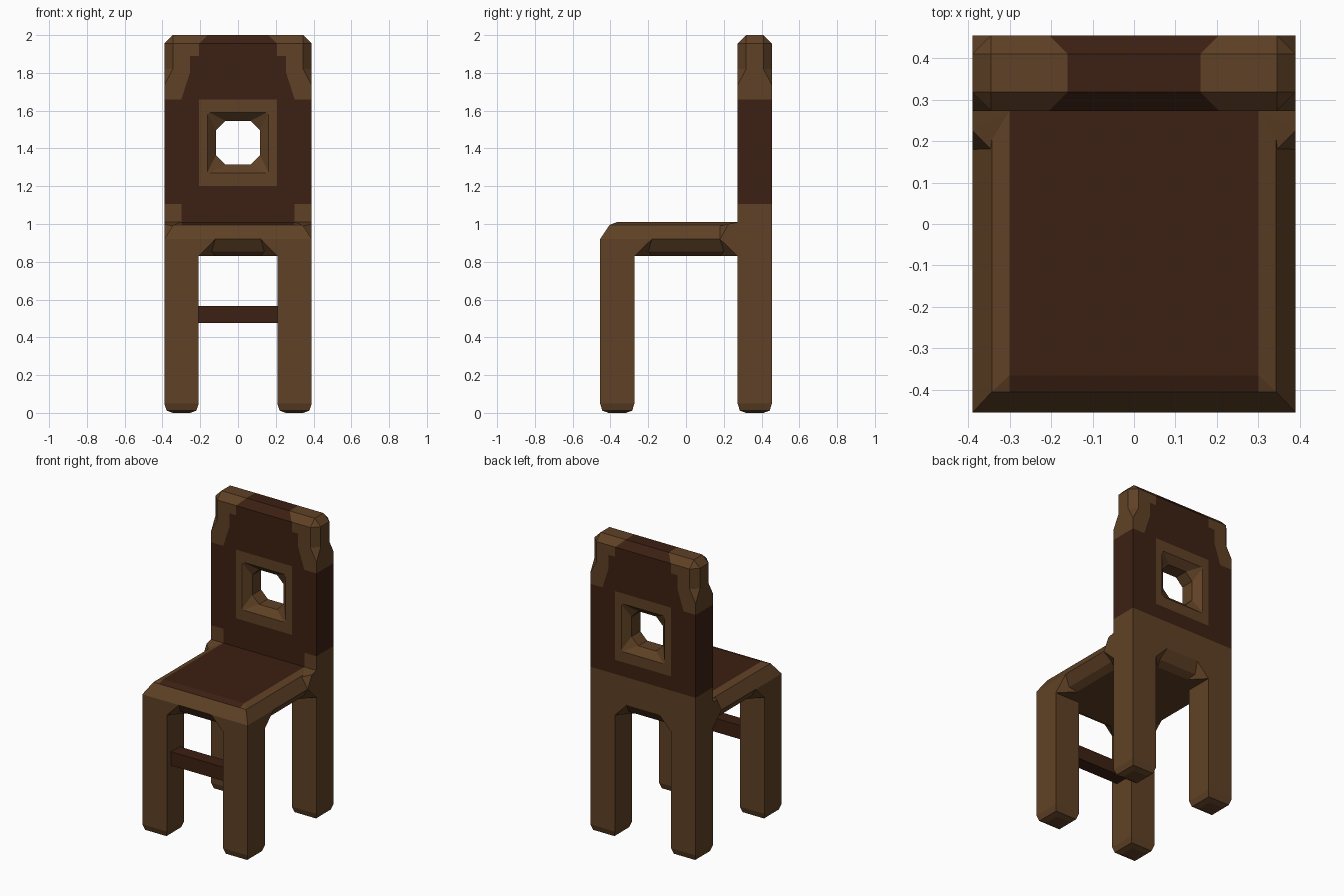
import bpy, bmesh
from mathutils import Vector

if "Cube" in bpy.data.objects:
    bpy.data.objects.remove(bpy.data.objects["Cube"])


def material(name, rgb):
    m = bpy.data.materials.new(name)
    m.diffuse_color = (*rgb, 1)
    m.use_nodes = True
    m.node_tree.nodes["Principled BSDF"].inputs["Base Color"].default_value = m.diffuse_color
    return m


LIGHT = material("light_wood", (0.115, 0.053, 0.019))
DARK = material("dark_wood", (0.046, 0.0145, 0.0065))


def finish(name, bm, mats):
    bmesh.ops.remove_doubles(bm, verts=bm.verts, dist=1e-5)
    bmesh.ops.dissolve_degenerate(bm, edges=bm.edges, dist=1e-5)
    bmesh.ops.recalc_face_normals(bm, faces=bm.faces)
    me = bpy.data.meshes.new(name)
    bm.to_mesh(me)
    bm.free()
    for m in mats:
        me.materials.append(m)
    ob = bpy.data.objects.new(name, me)
    bpy.context.collection.objects.link(ob)
    return ob


def ring(x0, x1, y0, y1, z, c=0.0):
    """Rectangle with corners cut by c, eight points."""
    return [(x0 + c, y0, z), (x1 - c, y0, z), (x1, y0 + c, z), (x1, y1 - c, z),
            (x1 - c, y1, z), (x0 + c, y1, z), (x0, y1 - c, z), (x0, y0 + c, z)]


def loft(name, rings, mats=(LIGHT,)):
    bm = bmesh.new()
    vs = [[bm.verts.new(p) for p in r] for r in rings]
    for a, b in zip(vs, vs[1:]):
        for i in range(8):
            j = (i + 1) % 8
            bm.faces.new((a[i], a[j], b[j], b[i]))
    bm.faces.new(vs[0])
    bm.faces.new(vs[-1])
    return finish(name, bm, mats)


def hull(name, pts, mats=(LIGHT,)):
    bm = bmesh.new()
    for p in pts:
        bm.verts.new(p)
    bmesh.ops.convex_hull(bm, input=bm.verts)
    return finish(name, bm, mats)


def paint(ob, planes, is_light):
    """Split faces along planes, then colour each face by its centre."""
    bm = bmesh.new()
    bm.from_mesh(ob.data)
    for co, no in planes:
        bmesh.ops.bisect_plane(bm, geom=bm.verts[:] + bm.edges[:] + bm.faces[:],
                               plane_co=co, plane_no=no, dist=1e-5)
    bm.normal_update()
    for f in bm.faces:
        f.material_index = 0 if is_light(f.calc_center_median(), f.normal) else 1
    bm.to_mesh(ob.data)
    bm.free()


X, Y, LEG = 0.39, 0.455, 0.182
XI, YI = X - LEG, Y - LEG

# legs with rounded feet, and brackets flaring into the seat
for sx, side in ((-1, "left"), (1, "right")):
    for sy, end in ((-1, "front"), (1, "back")):
        xa, xb = sorted((sx * XI, sx * X))
        ya, yb = sorted((sy * YI, sy * Y))
        loft(f"{end}_leg_{side}",
             [ring(xa + d, xb - d, ya + d, yb - d, z)
              for d, z in ((0.045, 0.0), (0.012, 0.012), (0, 0.05), (0, 0.92))])
        hull(f"{end}_bracket_{side}",
             [(sx * x, sy * y, z) for x, y, z in (
                 (XI, Y, 0.83), (XI, Y, 0.92), (0.12, Y, 0.92),
                 (XI, 0.365, 0.83), (0.12, 0.365, 0.83))])
        hull(f"side_bracket_{end}_{side}",
             [(sx * x, sy * y, z) for x, y, z in (
                 (X, YI, 0.83), (X, YI, 0.92), (X, 0.18, 0.92),
                 (0.30, YI, 0.83), (0.30, 0.18, 0.83))])
    # raised seat corner beside the backrest
    hull(f"seat_corner_{side}",
         [(sx * x, y, z) for x, y, z in (
             (X, 0.18, 0.92), (0.345, 0.18, 0.99), (X, 0.225, 1.0),
             (X, YI, 1.01), (0.30, YI, 1.01), (0.30, 0.18, 0.92), (X, YI, 0.92))])

# seat with bevelled rim and underside
seat = loft("seat", [
    ring(-X + 0.09, X - 0.09, -Y + 0.09, Y - 0.09, 0.83),
    ring(-X + 0.045, X - 0.045, -Y + 0.045, Y - 0.045, 0.855),
    ring(-X, X, -Y, Y, 0.92),
    ring(-X + 0.047, X - 0.047, -Y + 0.05, YI + 0.05, 0.995),
    ring(-X + 0.09, X - 0.09, -Y + 0.09, YI + 0.05, 1.01)], (LIGHT, DARK))
paint(seat, [((s * 0.3, 0, 0), (1, 0, 0)) for s in (-1, 1)],
      lambda c, n: not (abs(c.x) < 0.301 and c.z > 0.985))

# front rung
loft("front_rung", [ring(-XI, XI, -0.41, -0.32, z) for z in (0.475, 0.567)], (DARK,))

# backrest with chamfered top corners
B = 0.045
back = loft("backrest", [
    ring(-X, X, YI, Y, 0.92), ring(-X, X, YI, Y, 1.735),
    ring(-X, X, YI, Y, 1.82, B), ring(-X, X, YI, Y, 1.955, B),
    ring(-X + B, X - B, YI + B, Y - B, 2.0)], (LIGHT, DARK))

# bevelled window through the backrest
cut = loft("window_cutter", [
    [(x, z, y + 1.43) for x, y, z in ring(-h, h, -h, h, d, c)]
    for h, d, c in ((0.17, YI - 0.01, 0), (0.116, YI + B, 0.05),
                    (0.116, Y - B, 0.05), (0.17, Y + 0.01, 0))])
cut.hide_render = True
mod = back.modifiers.new("window", 'BOOLEAN')
mod.operation, mod.object, mod.solver = 'DIFFERENCE', cut, 'EXACT'
bpy.context.view_layer.objects.active = back
bpy.ops.object.modifier_apply(modifier=mod.name)
bpy.data.objects.remove(cut)

# two-tone wood pattern on the backrest
planes = [((0, 0, z), (0, 0, 1)) for z in (1.105, 1.2, 1.66, 1.80, 1.89, 1.955)]
for s in (-1, 1):
    planes += [((s * x, 0, 0), (1, 0, 0)) for x in (0.16, 0.207, 0.255, 0.30)]
    planes += [((s * 0.30, 0, 1.66), (s * 0.14, 0, 0.045)),
               ((s * 0.205, 0, 1.955), (s, 0, 1))]


def back_light(c, n):
    x, z = abs(c.x), c.z
    if z < 1.105:
        return x > 0.30 or c.y > YI + 0.02
    if x < 0.207 and 1.2 < z < 1.66:
        return True
    if z < 1.66:
        return False
    if z > 1.955:
        return x + z > 2.16
    if z > 1.89:
        return x > 0.207
    return x > max(0.255, 0.30 - (z - 1.66) * 0.045 / 0.14)


paint(back, planes, back_light)
